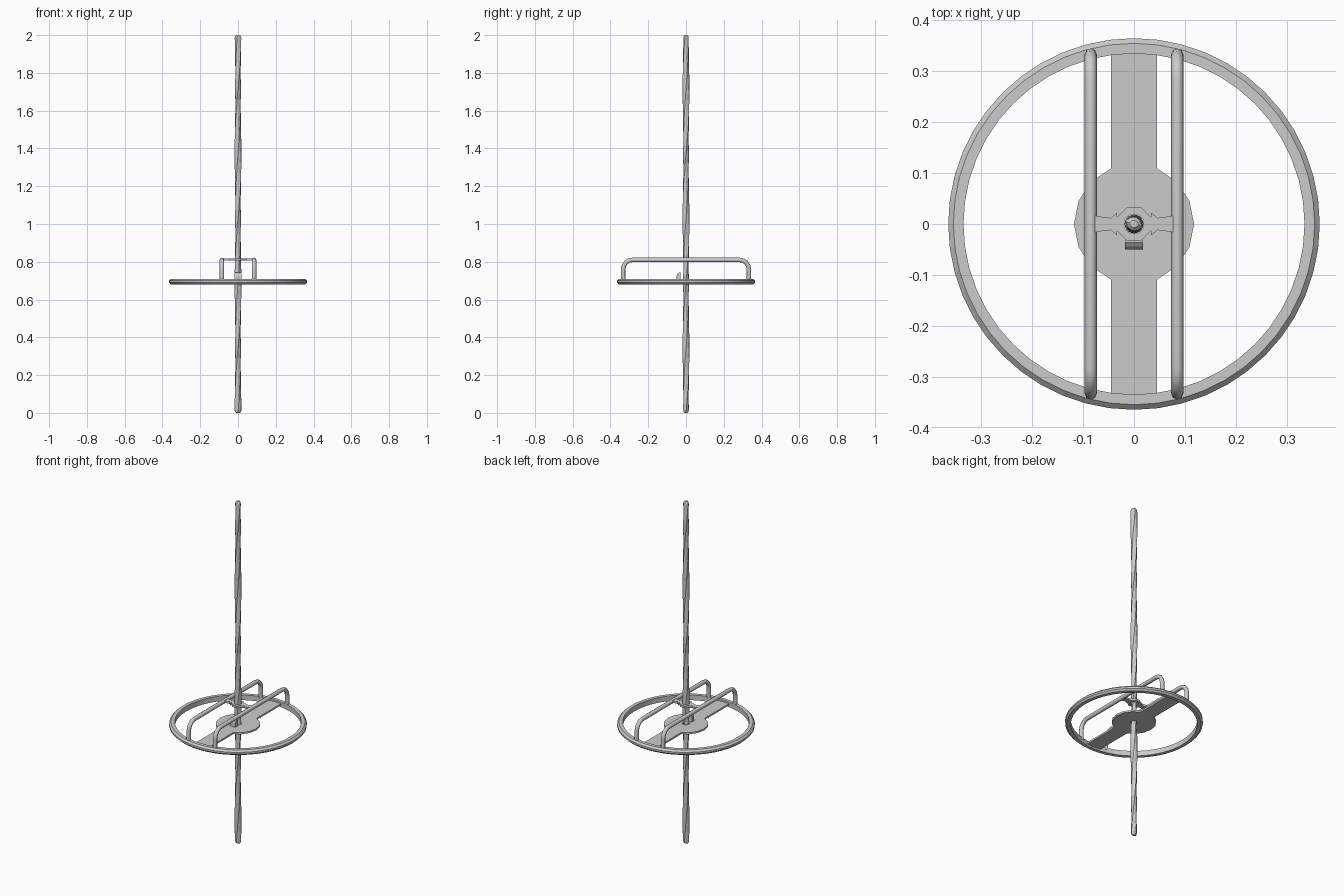
import bpy, bmesh
from math import sin, cos, pi

if "Cube" in bpy.data.objects:
    bpy.data.objects.remove(bpy.data.objects["Cube"])


def finish(name, bm):
    bmesh.ops.recalc_face_normals(bm, faces=bm.faces)
    mesh = bpy.data.meshes.new(name)
    bm.to_mesh(mesh)
    bm.free()
    ob = bpy.data.objects.new(name, mesh)
    bpy.context.collection.objects.link(ob)
    return ob


def circle(r, n, z, turn=0.0):
    return [(r * cos(turn + 2 * pi * i / n), r * sin(turn + 2 * pi * i / n), z) for i in range(n)]


def loft(name, rings, closed=False):
    """Skin equal-sized rings; cap the ends, or join last to first."""
    bm = bmesh.new()
    vs = [[bm.verts.new(p) for p in r] for r in rings]
    pairs = list(zip(vs, vs[1:])) + ([(vs[-1], vs[0])] if closed else [])
    for a, b in pairs:
        for i in range(len(a)):
            j = (i + 1) % len(a)
            bm.faces.new((a[i], a[j], b[j], b[i]))
    if not closed:
        bm.faces.new(vs[0])
        bm.faces.new(vs[-1])
    return finish(name, bm)


def box(name, x0, x1, y0, y1, z0, z1):
    return loft(name, [[(x0, y0, z), (x1, y0, z), (x1, y1, z), (x0, y1, z)] for z in (z0, z1)])


def washer(name, ro, ri, n, z0, z1, turn=0.0):
    return loft(name, [circle(ro, n, z0, turn), circle(ro, n, z1, turn),
                       circle(ri, n, z1, turn), circle(ri, n, z0, turn)], True)


# twisted pole with two opposite ridges and domed ends
def pole_ring(z, s=1.0):
    out = []
    for i in range(8):
        r = s * (0.0185 if i % 4 == 0 else 0.015)
        a = 2 * pi * i / 8 + pi * z / 0.685
        out.append((r * cos(a), r * sin(a), z))
    return out


steps = 36
rings = [pole_ring(0, 0.5), pole_ring(0.005, 0.85)]
rings += [pole_ring(0.014 + 1.972 * i / steps) for i in range(steps + 1)]
rings += [pole_ring(1.995, 0.85), pole_ring(2.0, 0.5)]
loft("twisted_pole", rings)

# outer hoop with a ridged outside edge
hoop = [(0.335, 0.71), (0.355, 0.71), (0.365, 0.7), (0.365, 0.69), (0.355, 0.68), (0.335, 0.68)]
loft("outer_hoop", [circle(r, 48, z) for r, z in hoop], True)

# centre plate and its two arms reaching the hoop
washer("centre_plate", 0.118, 0.0205, 16, 0.69, 0.70)
for side, s in (("front", -1), ("back", 1)):
    y = sorted((s * 0.109, s * 0.337))
    box("plate_arm_" + side, -0.045, 0.045, y[0], y[1], 0.69, 0.70)

# two rounded handrails
for side, s in (("left", -1), ("right", 1)):
    cu = bpy.data.curves.new("handrail_" + side, "CURVE")
    cu.dimensions = "3D"
    cu.bevel_depth = 0.012
    cu.bevel_resolution = 2
    cu.use_fill_caps = True
    half = [(0.333, 0.70)]
    for i in range(5):
        a = pi / 2 * i / 4
        half.append((0.283 + 0.05 * cos(a), 0.76 + 0.05 * sin(a)))
    path = [(-y, z) for y, z in half] + half[::-1]
    sp = cu.splines.new("POLY")
    sp.points.add(len(path) - 1)
    for p, (y, z) in zip(sp.points, path):
        p.co = (s * 0.085, y, z, 1)
    bpy.context.collection.objects.link(bpy.data.objects.new("handrail_" + side, cu))

# cross bracket: octagonal collar with flared arms
washer("bracket_collar", 0.036, 0.0205, 8, 0.806, 0.818, pi / 8)
for side, s in (("left", -1), ("right", 1)):
    outline = [(0.033, 0.0138), (0.033, 0.0225), (0.046, 0.012), (0.078, 0.016)]
    pts = [(s * x, y) for x, y in outline] + [(s * x, -y) for x, y in outline[::-1]]
    loft("bracket_arm_" + side, [[(x, y, z) for x, y in pts] for z in (0.806, 0.818)])

# small curved latch on the plate in front of the pole
latch = [(-0.05, 0.70), (-0.05, 0.725), (-0.044, 0.737), (-0.036, 0.743), (-0.03, 0.743), (-0.03, 0.70)]
loft("latch", [[(x, y, z) for y, z in latch] for x in (-0.018, 0.018)])
